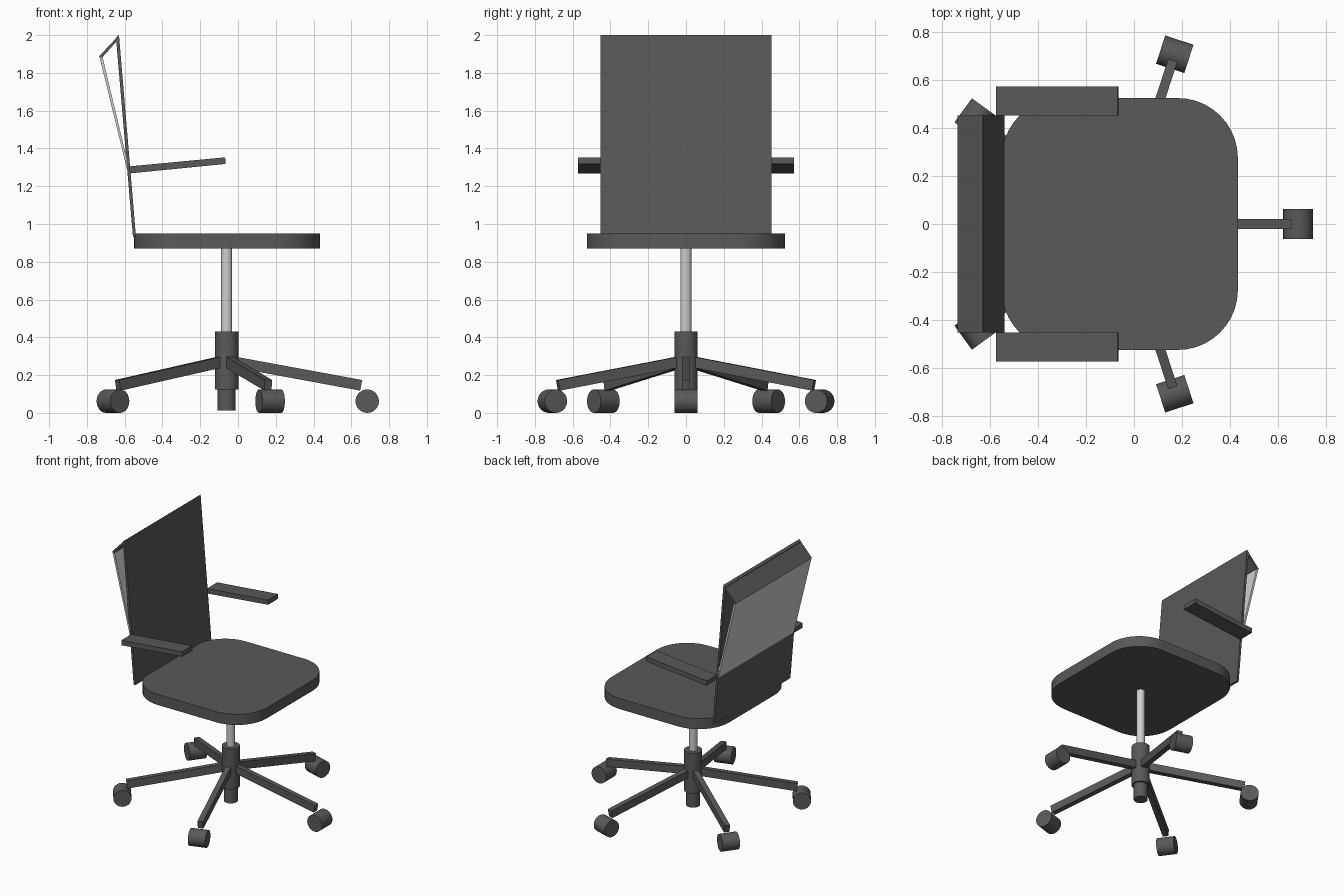
import bpy, bmesh, math
from mathutils import Matrix, Vector

if "Cube" in bpy.data.objects:
    bpy.data.objects.remove(bpy.data.objects["Cube"])


def material(name, v):
    m = bpy.data.materials.new(name)
    m.diffuse_color = (v, v, v, 1)
    m.use_nodes = True
    m.node_tree.nodes["Principled BSDF"].inputs["Base Color"].default_value = m.diffuse_color
    return m


dark = material("dark grey", 0.1)
light = material("light grey", 0.62)
CX = -0.06  # x of the swivel column


def finish(name, bm, mat, smooth=False):
    bmesh.ops.recalc_face_normals(bm, faces=bm.faces)
    me = bpy.data.meshes.new(name)
    bm.to_mesh(me)
    bm.free()
    me.materials.append(mat)
    ob = bpy.data.objects.new(name, me)
    bpy.context.collection.objects.link(ob)
    if smooth:
        bpy.ops.object.select_all(action='DESELECT')
        ob.select_set(True)
        bpy.context.view_layer.objects.active = ob
        bpy.ops.object.shade_smooth_by_angle(angle=math.radians(35))
    return ob


def cylinder(name, r, z0, z1, mat):
    bm = bmesh.new()
    bmesh.ops.create_cone(bm, cap_ends=True, segments=32, radius1=r, radius2=r, depth=z1 - z0,
                          matrix=Matrix.Translation((CX, 0, (z0 + z1) / 2)))
    return finish(name, bm, mat, True)


def prism_y(name, pts, y0, y1, mat):
    """Extrude an (x, z) outline along y."""
    bm = bmesh.new()
    f = bm.faces.new([bm.verts.new((x, y0, z)) for x, z in pts])
    r = bmesh.ops.extrude_face_region(bm, geom=[f])
    bmesh.ops.translate(bm, vec=(0, y1 - y0, 0),
                        verts=[v for v in r['geom'] if isinstance(v, bmesh.types.BMVert)])
    return finish(name, bm, mat)


# Seat: slab with rounded corners
bm = bmesh.new()
bmesh.ops.create_cube(bm, size=1, matrix=Matrix.Translation((-0.059, 0, 0.91))
                      @ Matrix.Diagonal((0.984, 1.05, 0.08, 1)))
corners = [e for e in bm.edges if abs(e.verts[0].co.z - e.verts[1].co.z) > 0.01]
bmesh.ops.bevel(bm, geom=corners, offset=0.25, segments=10, profile=0.5, affect='EDGES')
finish("seat", bm, dark, True)

# Backrest: three thin plates forming an open wedge
prism_y("backrest_front", [(-0.54, 0.93), (-0.63, 2.0), (-0.646, 1.987), (-0.556, 0.93)],
        -0.453, 0.453, dark)
prism_y("backrest_top", [(-0.63, 2.0), (-0.736, 1.887), (-0.722, 1.878), (-0.635, 1.975)],
        -0.453, 0.453, dark)
prism_y("backrest_rear_panel", [(-0.733, 1.883), (-0.585, 1.28), (-0.574, 1.283), (-0.716, 1.88)],
        -0.452, 0.452, light)

# Armrests
for s, side in ((1, "left"), (-1, "right")):
    prism_y("armrest_" + side, [(-0.575, 1.305), (-0.068, 1.353), (-0.065, 1.318), (-0.572, 1.268)],
            s * 0.452, s * 0.573, dark)

# Column and hub
cylinder("gas_column", 0.029, 0.4, 0.88, light)
cylinder("hub", 0.062, 0.125, 0.43, dark)
cylinder("hub_stub", 0.048, 0.013, 0.14, dark)

# Five sloping legs with casters
p0, p1 = Vector((0, 0, 0.277)), Vector((0.712, 0, 0.146))
d = p1 - p0
slope = math.atan2(-d.z, d.x)
for i in range(5):
    place = Matrix.Translation((CX, 0, 0)) @ Matrix.Rotation(i * math.tau / 5, 4, 'Z')
    bm = bmesh.new()
    bmesh.ops.create_cube(bm, size=1, matrix=place @ Matrix.Translation((p0 + p1) / 2)
                          @ Matrix.Rotation(slope, 4, 'Y')
                          @ Matrix.Diagonal((d.length, 0.04, 0.057, 1)))
    finish(f"leg_{i + 1}", bm, dark)
    bm = bmesh.new()
    bmesh.ops.create_cone(bm, cap_ends=True, segments=32, radius1=0.062, radius2=0.062, depth=0.124,
                          matrix=place @ Matrix.Translation((0.744, 0, 0.062))
                          @ Matrix.Rotation(math.pi / 2, 4, 'X'))
    finish(f"caster_{i + 1}", bm, dark, True)
